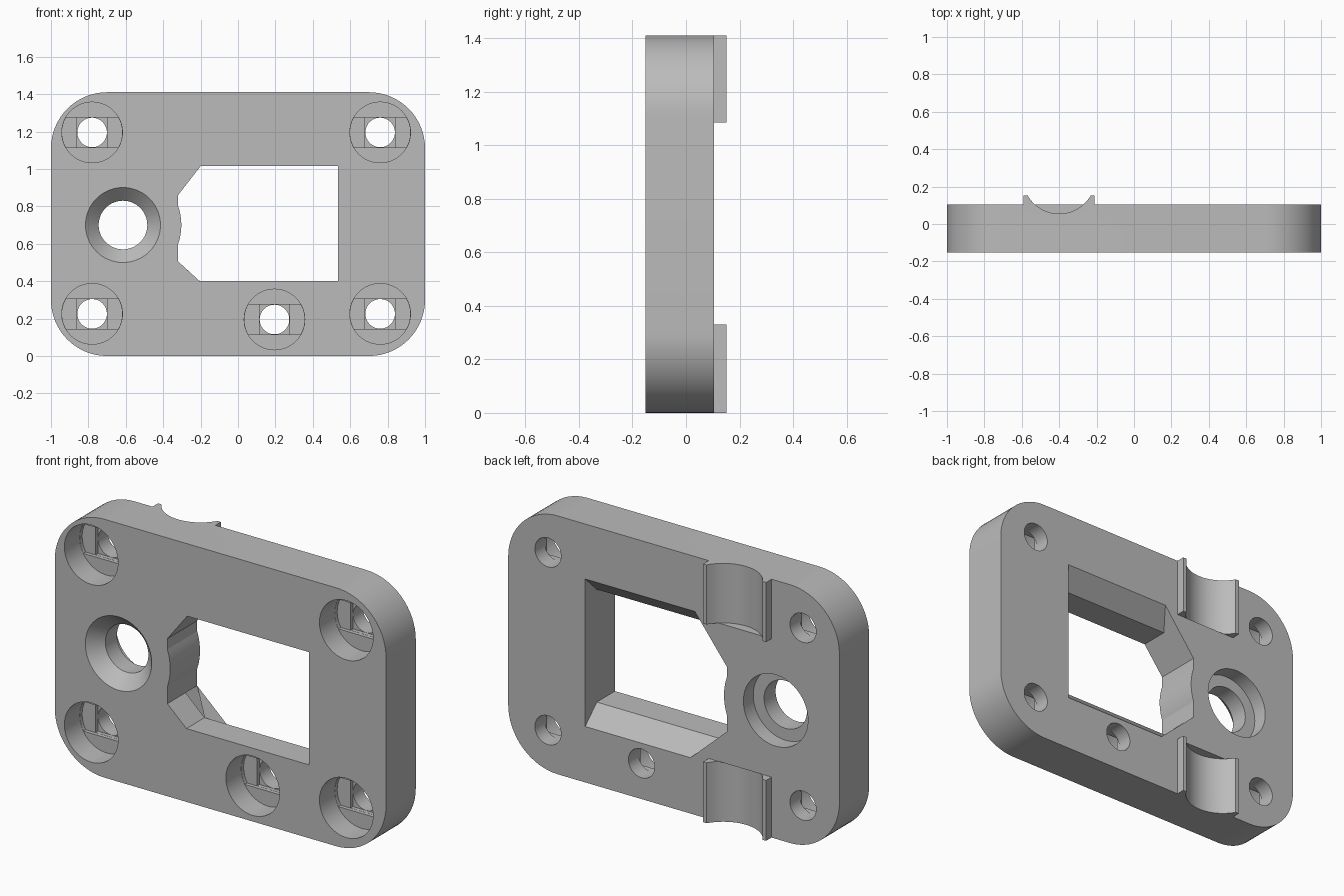
import bpy, bmesh, math
from math import sin, cos, pi, radians

if "Cube" in bpy.data.objects:
    bpy.data.objects.remove(bpy.data.objects["Cube"], do_unlink=True)

grey = bpy.data.materials.new("plain grey")
grey.use_nodes = True
colour = (0.5, 0.5, 0.5, 1)
grey.diffuse_color = colour
grey.node_tree.nodes["Principled BSDF"].inputs["Base Color"].default_value = colour

FRONT, BACK, LIP = -0.152, 0.105, 0.152
HEIGHT = 1.41


def loft(name, rings):
    """Closed solid through rings of equal length; each ring is (y, [(x, z), ...])."""
    bm = bmesh.new()
    loops = [[bm.verts.new((x, y, z)) for x, z in pts] for y, pts in rings]
    n = len(loops[0])
    for a, b in zip(loops, loops[1:]):
        for i in range(n):
            j = (i + 1) % n
            bm.faces.new((a[i], a[j], b[j], b[i]))
    bm.faces.new(loops[0])
    bm.faces.new(loops[-1])
    bmesh.ops.recalc_face_normals(bm, faces=bm.faces)
    mesh = bpy.data.meshes.new(name)
    bm.to_mesh(mesh)
    bm.free()
    mesh.materials.append(grey)
    obj = bpy.data.objects.new(name, mesh)
    bpy.context.collection.objects.link(obj)
    return obj


def arc(cx, cz, r, start, end, steps):
    return [(cx + r * cos(radians(start + (end - start) * i / steps)),
             cz + r * sin(radians(start + (end - start) * i / steps)))
            for i in range(steps + 1)]


def circle(cx, cz, r, n=64):
    return arc(cx, cz, r, 0, 360, n)[:-1]


def rect(x0, x1, z0, z1):
    return [(x0, z0), (x1, z0), (x1, z1), (x0, z1)]


def combine(target, tool, operation="DIFFERENCE"):
    mod = target.modifiers.new("combine", "BOOLEAN")
    mod.operation, mod.solver, mod.object = operation, "EXACT", tool
    bpy.context.view_layer.objects.active = target
    bpy.ops.object.modifier_apply(modifier=mod.name)
    bpy.data.objects.remove(tool, do_unlink=True)


# Rounded plate
R = 0.3
outline = []
for cx, cz, a in ((1 - R, HEIGHT - R, 0), (R - 1, HEIGHT - R, 90),
                  (R - 1, R, 180), (1 - R, R, 270)):
    outline += arc(cx, cz, R, a, a + 90, 16)
plate = loft("mounting_plate", [(FRONT, outline), (BACK, outline)])

# Raised rod cradles on the back, with a round groove in each
for z0, z1, cut0, cut1 in ((0, 0.33, -0.1, 0.33), (1.085, HEIGHT, 1.085, 1.5)):
    block = rect(-0.59, -0.21, z0, z1)
    combine(plate, loft("cradle", [(0.08, block), (LIP, block)]), "UNION")
    bpy.ops.mesh.primitive_cylinder_add(vertices=72, radius=0.195, depth=cut1 - cut0,
                                        location=(-0.4, 0.25, (cut0 + cut1) / 2))
    groove = bpy.context.object
    groove.data.materials.append(grey)
    combine(plate, groove)

# Window, chamfered wider towards the back, with a wall bulging round the big hole
HOLE = (-0.615, 0.70)


def window(spread):
    low, high = 0.40 - spread, 1.015 + spread
    bulge = arc(*HOLE, 0.312, 19, -19, 10)
    return [(0.535, low), (0.535, high), (-0.2 + spread * 0.77, high),
            (-0.32, 0.86)] + bulge + [(-0.32, 0.505), (-0.205 + spread * 1.1, low)]


combine(plate, loft("window", [(-0.3, window(0)), (0.005, window(0)), (0.205, window(0.19))]))

# Large hole: cone at the front, round pocket at the back
combine(plate, loft("cone_hole", [(FRONT - 0.02, circle(*HOLE, 0.22)),
                                  (-0.08, circle(*HOLE, 0.13)),
                                  (0.3, circle(*HOLE, 0.13))]))
combine(plate, loft("back_pocket", [(0.02, circle(*HOLE, 0.195)), (0.3, circle(*HOLE, 0.195))]))

# Screw holes: round pocket, shallow slot, shallow square, then the bore
for x, z in ((-0.78, 1.195), (0.76, 1.195), (-0.78, 0.225), (0.76, 0.225), (0.195, 0.195)):
    pocket = circle(x, z, 0.162)
    slot = arc(x, z, 0.161, -30, 30, 10) + arc(x, z, 0.161, 150, 210, 10)
    square = rect(x - 0.08, x + 0.08, z - 0.0798, z + 0.0798)
    bore = circle(x, z, 0.079, 48)
    for pts, y0, y1 in ((pocket, -0.3, -0.02), (slot, -0.04, 0.0),
                        (square, -0.02, 0.02), (bore, 0.0, 0.3)):
        combine(plate, loft("screw_cut", [(y0, pts), (y1, pts)]))

# Smooth round walls, sharp edges
bpy.ops.object.select_all(action="DESELECT")
plate.select_set(True)
bpy.context.view_layer.objects.active = plate
bpy.ops.object.shade_smooth_by_angle(angle=radians(14))
